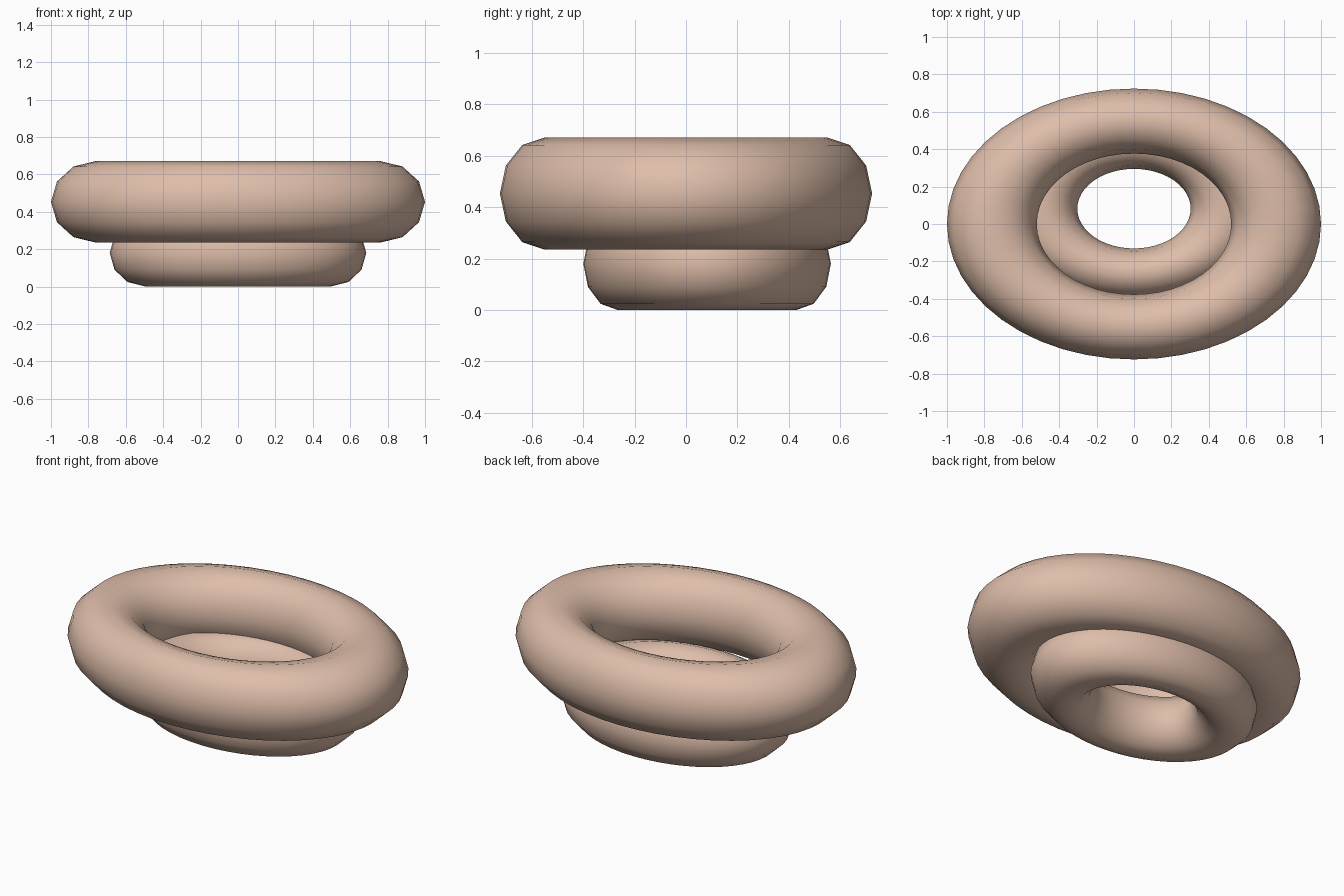
import bpy

if "Cube" in bpy.data.objects:
    bpy.data.objects.remove(bpy.data.objects["Cube"])

clay = bpy.data.materials.new("pale_clay")
clay.diffuse_color = (0.73, 0.51, 0.40, 1.0)
clay.use_nodes = True
clay.node_tree.nodes["Principled BSDF"].inputs["Base Color"].default_value = clay.diffuse_color


def oval_ring(name, centre, outer, inner, half_height, flatten):
    """Torus stretched into an oval; outer and inner are its half widths along x."""
    tube = (outer - inner) / 2
    bpy.ops.mesh.primitive_torus_add(
        major_segments=48, minor_segments=12,
        major_radius=(outer + inner) / 2, minor_radius=tube, location=centre)
    ring = bpy.context.object
    ring.name = name
    ring.scale = (1, flatten, half_height / tube)
    bpy.ops.object.transform_apply(location=False, rotation=False, scale=True)
    bpy.ops.object.shade_smooth()
    ring.data.materials.append(clay)
    return ring


# Large upper ring
oval_ring("upper_ring", (0, 0, 0.453), 1.0, 0.52, 0.218, 0.724)

# Smaller lower ring, set slightly towards the back
oval_ring("lower_ring", (0, 0.082, 0.18), 0.686, 0.303, 0.18, 0.702)
